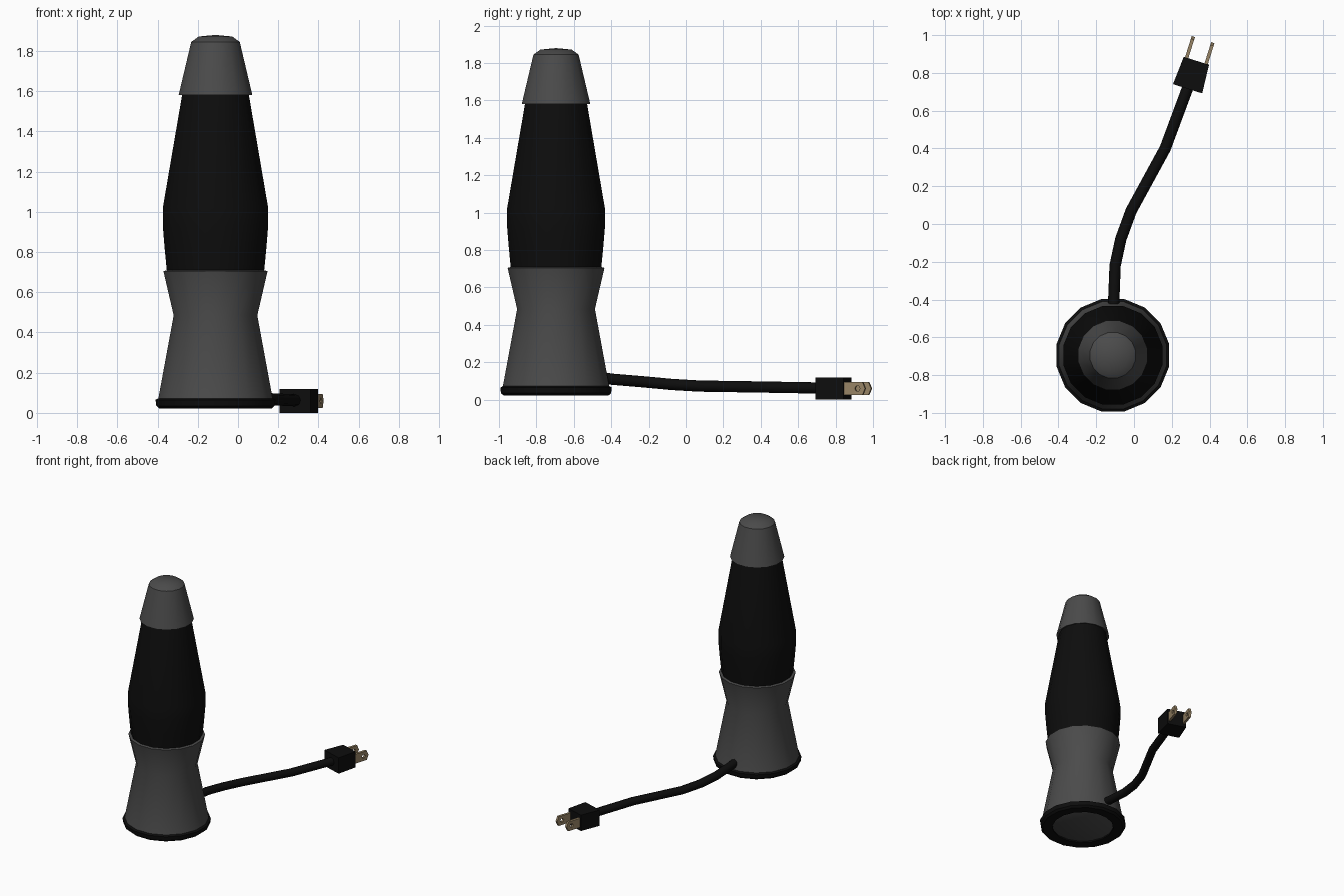
import bpy
import bmesh
import math
from mathutils import Matrix, Vector

cube = bpy.data.objects.get("Cube")
if cube:
    bpy.data.objects.remove(cube)


def material(name, color):
    m = bpy.data.materials.new(name)
    m.use_nodes = True
    m.diffuse_color = (*color, 1)
    m.node_tree.nodes["Principled BSDF"].inputs["Base Color"].default_value = (*color, 1)
    return m


GREY = material("dark grey metal", (0.07, 0.07, 0.07))
BLACK = material("black", (0.004, 0.004, 0.004))
BRASS = material("dull brass", (0.31, 0.23, 0.13))

LAMP = Vector((-0.112, -0.695, 0))
SIDES = 16


def finish(name, bm, mat, smooth=None):
    bmesh.ops.recalc_face_normals(bm, faces=bm.faces)
    me = bpy.data.meshes.new(name)
    bm.to_mesh(me)
    bm.free()
    me.materials.append(mat)
    ob = bpy.data.objects.new(name, me)
    bpy.context.collection.objects.link(ob)
    if smooth:
        bpy.ops.object.select_all(action="DESELECT")
        ob.select_set(True)
        bpy.context.view_layer.objects.active = ob
        bpy.ops.object.shade_smooth_by_angle(angle=math.radians(smooth))
    return ob


def lathe(name, profile, mat, closed=False):
    """Turn (radius, height) points around the lamp axis."""
    bm = bmesh.new()
    rings = []
    for r, z in profile:
        if r == 0:
            rings.append([bm.verts.new(LAMP + Vector((0, 0, z)))] * SIDES)
            continue
        ring = []
        for i in range(SIDES):
            a = math.tau * (i + 0.5) / SIDES
            ring.append(bm.verts.new(LAMP + Vector((r * math.cos(a), r * math.sin(a), z))))
        rings.append(ring)
    pairs = list(zip(rings, rings[1:]))
    if closed:
        pairs.append((rings[-1], rings[0]))
    for low, high in pairs:
        for i in range(SIDES):
            j = (i + 1) % SIDES
            corners = dict.fromkeys((low[i], low[j], high[j], high[i]))
            bm.faces.new(list(corners))
    return finish(name, bm, mat, 32)


# Lamp body
lathe("base", [(0, 0.035), (0.225, 0.035), (0.29, 0.07), (0.212, 0.485),
               (0.264, 0.705), (0.245, 0.71), (0, 0.70)], GREY)
lathe("base_rim", [(0.285, 0.075), (0.304, 0.065), (0.3, 0.035), (0.285, 0.022),
                   (0.215, 0.025), (0.215, 0.04)], BLACK, closed=True)
lathe("globe", [(0, 0.69), (0.245, 0.69), (0.258, 0.82), (0.267, 0.93),
                (0.267, 1.02), (0.166, 1.6), (0, 1.6)], BLACK)
lathe("cap", [(0, 1.59), (0.165, 1.59), (0.187, 1.58), (0.123, 1.845),
              (0.085, 1.872), (0, 1.88)], GREY)

# Cord
curve = bpy.data.curves.new("cord", "CURVE")
curve.dimensions = "3D"
curve.bevel_depth = 0.03
curve.bevel_resolution = 2
curve.use_fill_caps = True
path = [(-0.108, -0.46, 0.12), (-0.107, -0.4, 0.11), (-0.1, -0.22, 0.095),
        (-0.07, -0.08, 0.082), (-0.015, 0.07, 0.073), (0.165, 0.4, 0.068),
        (0.295, 0.75, 0.062)]
spline = curve.splines.new("POLY")
spline.points.add(len(path) - 1)
for point, co in zip(spline.points, path):
    point.co = (*co, 1)
curve.materials.append(BLACK)
cord = bpy.data.objects.new("cord", curve)
bpy.context.collection.objects.link(cord)

# Plug frame: local y runs toward the prongs
PLUG = Matrix.Translation((0.307, 0.79, 0.06)) @ Matrix.Rotation(math.radians(-17.5), 4, "Z")

bm = bmesh.new()
bmesh.ops.create_cube(bm, size=1)
for v in bm.verts:
    width = 0.14 if v.co.y > 0 else 0.162
    v.co = Vector((v.co.x * width, v.co.y * 0.155, v.co.z * 0.12))
bm.transform(PLUG)
finish("plug_body", bm, BLACK)


def prong(name, x):
    """Flat blade with a pointed tip and a round hole, bridged loop to loop."""
    bm = bmesh.new()
    outline = [(0.195, 0), (0.18, 0.035), (0.07, 0.035), (0.07, 0),
               (0.07, -0.035), (0.18, -0.035)]
    count = len(outline)
    loops = []
    for side in (-0.009, 0.009):
        outer = [bm.verts.new((x + side, y, z)) for y, z in outline]
        inner = []
        for i in range(count):
            a = math.tau * i / count
            inner.append(bm.verts.new((x + side, 0.152 + 0.015 * math.cos(a), 0.015 * math.sin(a))))
        loops.append((outer, inner))
    (o1, i1), (o2, i2) = loops
    for a, b in ((o1, i1), (o2, i2), (o1, o2), (i1, i2)):
        for k in range(count):
            n = (k + 1) % count
            bm.faces.new((a[k], a[n], b[n], b[k]))
    bm.transform(PLUG)
    finish(name, bm, BRASS)


prong("left_prong", 0.054)
prong("right_prong", -0.054)
